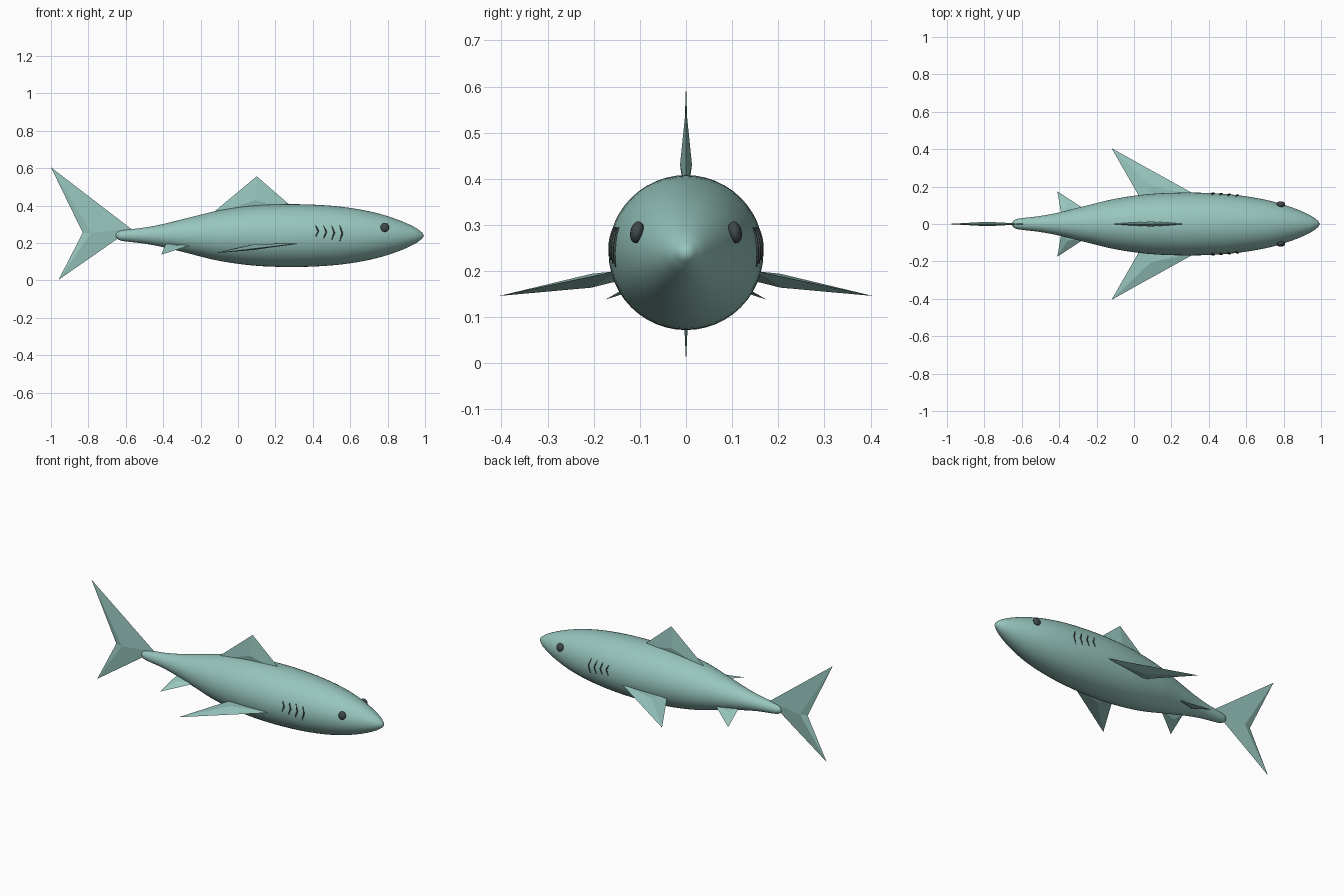
import bpy, bmesh, math
from mathutils import Vector

cube = bpy.data.objects.get("Cube")
if cube:
    bpy.data.objects.remove(cube, do_unlink=True)

AXIS_Z = 0.24


def material(name, rgb):
    m = bpy.data.materials.new(name)
    m.use_nodes = True
    m.diffuse_color = (*rgb, 1)
    m.node_tree.nodes["Principled BSDF"].inputs["Base Color"].default_value = (*rgb, 1)
    return m


SKIN = material("sea green skin", (0.31, 0.56, 0.51))
DARK = material("dark grey", (0.05, 0.065, 0.065))


def finish(bm, name, mat, smooth=False):
    bmesh.ops.recalc_face_normals(bm, faces=bm.faces)
    mesh = bpy.data.meshes.new(name)
    bm.to_mesh(mesh)
    bm.free()
    mesh.materials.append(mat)
    for p in mesh.polygons:
        p.use_smooth = smooth
    ob = bpy.data.objects.new(name, mesh)
    bpy.context.collection.objects.link(ob)
    return ob


# Body: a smooth lathe around the long axis, as (x, radius) from tail to nose
PROFILE = [(-0.65, 0.012), (-0.635, 0.024), (-0.6, 0.031), (-0.5, 0.043),
           (-0.4, 0.062), (-0.25, 0.099), (-0.1, 0.135), (0.08, 0.16),
           (0.27, 0.168), (0.45, 0.163), (0.6, 0.148), (0.74, 0.121),
           (0.86, 0.083), (0.95, 0.042), (0.985, 0.016)]


def smooth_profile(points, steps=4):
    pts = [Vector(p) for p in points]
    out = []
    for i in range(len(pts) - 1):
        a, b = pts[i], pts[i + 1]
        before, after = pts[max(i - 1, 0)], pts[min(i + 2, len(pts) - 1)]
        # tangents as slopes, so uneven spacing stays smooth
        sa = (b.y - before.y) / (b.x - before.x)
        sb = (after.y - a.y) / (after.x - a.x)
        w = b.x - a.x
        for k in range(steps):
            t = k / steps
            r = ((2*t**3 - 3*t**2 + 1) * a.y + (t**3 - 2*t**2 + t) * w * sa
                 + (3*t**2 - 2*t**3) * b.y + (t**3 - t**2) * w * sb)
            out.append((a.x + w * t, r))
    return out + [tuple(pts[-1])]


RINGS = smooth_profile(PROFILE)


def radius_at(x):
    for (x0, r0), (x1, r1) in zip(RINGS, RINGS[1:]):
        if x0 <= x <= x1:
            return r0 + (r1 - r0) * (x - x0) / (x1 - x0)


def build_body(sides=48):
    bm = bmesh.new()
    rings = []
    for x, r in RINGS:
        angles = [math.tau * i / sides for i in range(sides)]
        rings.append([bm.verts.new((x, r * math.cos(a), AXIS_Z + r * math.sin(a)))
                      for a in angles])
    for p, q in zip(rings, rings[1:]):
        for i in range(sides):
            j = (i + 1) % sides
            bm.faces.new((p[i], p[j], q[j], q[i]))
    for ring, x in ((rings[0], -0.654), (rings[-1], 0.994)):
        tip = bm.verts.new((x, 0, AXIS_Z))
        for i in range(sides):
            bm.faces.new((ring[i], ring[(i + 1) % sides], tip))
    finish(bm, "body", SKIN, smooth=True)


# Fins: flat outline with a raised ridge point on each face
def build_fin(name, outline, ridge, thickness):
    bm = bmesh.new()
    rim = [bm.verts.new(p) for p in outline]
    for sign in (1, -1):
        peak = bm.verts.new(Vector(ridge) + sign * Vector(thickness))
        for i in range(len(rim)):
            bm.faces.new((rim[i], rim[(i + 1) % len(rim)], peak))
    finish(bm, name, SKIN)


build_body()

build_fin("tail_fin",
          [(-0.57, 0, 0.275), (-1, 0, 0.605), (-0.83, 0, 0.255), (-0.96, 0, 0.003)],
          (-0.785, 0, 0.255), (0, 0.012, 0))
build_fin("dorsal_fin",
          [(-0.16, 0, 0.34), (0.1, 0, 0.557), (0.31, 0, 0.375)],
          (0.09, 0, 0.43), (0, 0.013, 0))

for side, label in ((1, "left"), (-1, "right")):
    build_fin(label + "_pectoral_fin",
              [(-0.12, side * 0.405, 0.146), (0.34, side * 0.15, 0.2),
               (0.055, side * 0.1, 0.19)],
              (0.09, side * 0.205, 0.179), (0, 0, 0.015))
    build_fin(label + "_pelvic_fin",
              [(-0.41, side * 0.175, 0.138), (-0.25, side * 0.07, 0.19),
               (-0.385, side * 0.03, 0.2)],
              (-0.355, side * 0.085, 0.178), (0, side * 0.004, 0.01))

    # Eye: a slightly flattened ball set into the head
    bm = bmesh.new()
    bmesh.ops.create_uvsphere(bm, u_segments=20, v_segments=12, radius=0.023)
    eye = finish(bm, label + "_eye", DARK, smooth=True)
    eye.scale = (1, 0.65, 1.05)
    eye.rotation_euler.x = side * 0.2
    eye.location = (0.785, side * 0.106, 0.284)

    # Gill slits: four thin bent strips lying on the skin
    curve = bpy.data.curves.new(label + "_gills", "CURVE")
    curve.dimensions = "3D"
    curve.bevel_depth = 0.004
    curve.bevel_resolution = 1
    curve.use_fill_caps = True
    for n in range(4):
        base, low, high = 0.415 + 0.043 * n, 0.233 - 0.008 * n, 0.295
        spline = curve.splines.new("POLY")
        spline.points.add(6)
        for k, pt in enumerate(spline.points):
            t = k / 6
            x, z = base + 0.014 * (1 - abs(2*t - 1)), low + (high - low) * t
            y = math.sqrt(radius_at(x) ** 2 - (z - AXIS_Z) ** 2) + 0.001
            pt.co = (x, side * y, z, 1)
            pt.radius = 0.4 + 0.6 * math.sin(math.pi * t)
    curve.materials.append(DARK)
    bpy.context.collection.objects.link(bpy.data.objects.new(label + "_gills", curve))
